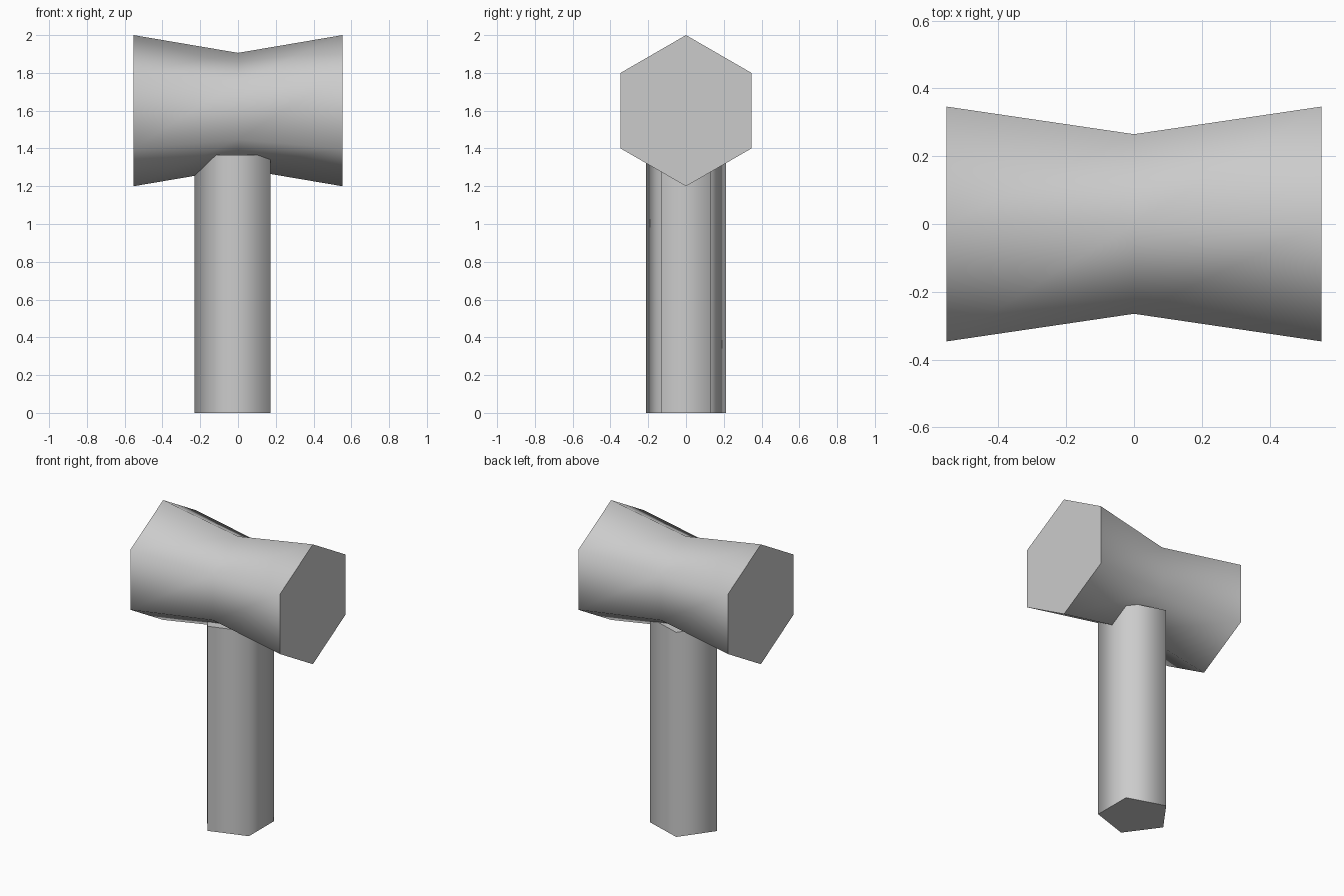
import bpy, bmesh
from math import cos, sin, pi, radians
from mathutils import Vector

if "Cube" in bpy.data.objects:
    bpy.data.objects.remove(bpy.data.objects["Cube"])


def loft(name, rings):
    """Join matching rings of points into a capped, softly shaded solid."""
    bm = bmesh.new()
    loops = [[bm.verts.new(p) for p in ring] for ring in rings]
    n = len(loops[0])
    for a, b in zip(loops, loops[1:]):
        for i in range(n):
            j = (i + 1) % n
            bm.faces.new((a[i], a[j], b[j], b[i]))
    bm.faces.new(loops[0])
    bm.faces.new(loops[-1])
    bmesh.ops.recalc_face_normals(bm, faces=bm.faces)
    mesh = bpy.data.meshes.new(name)
    bm.to_mesh(mesh)
    bm.free()
    obj = bpy.data.objects.new(name, mesh)
    bpy.context.collection.objects.link(obj)
    bpy.ops.object.select_all(action='DESELECT')
    obj.select_set(True)
    bpy.context.view_layer.objects.active = obj
    bpy.ops.object.shade_smooth_by_angle(angle=radians(80))
    return obj


def hexagon(x, r):
    return [Vector((x, r * sin(i * pi / 3), 1.6 + r * cos(i * pi / 3))) for i in range(6)]


def pentagon(z, r=0.223, cx=-0.0075):
    return [Vector((cx - r * cos(i * 2 * pi / 5), r * sin(i * 2 * pi / 5), z)) for i in range(5)]


# Six-sided mallet head, pinched at the middle
loft("mallet_head", [hexagon(-0.553, 0.4), hexagon(0, 0.306), hexagon(0.553, 0.4)])

# Five-sided handle, its top tucked into the head
loft("handle", [pentagon(0), pentagon(1.366)])
